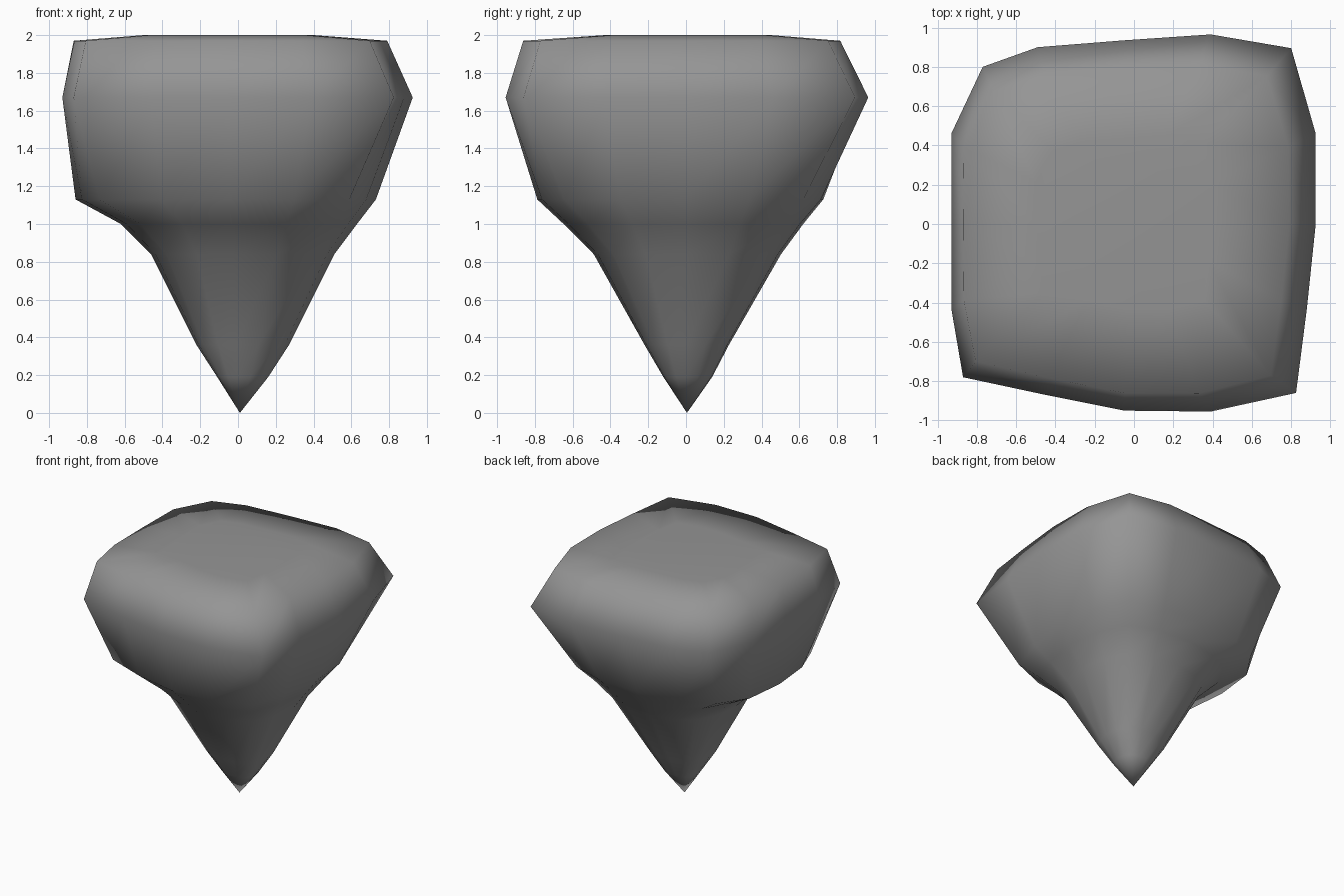
import bpy
import bmesh
import math

cube = bpy.data.objects.get("Cube")
if cube:
    bpy.data.objects.remove(cube, do_unlink=True)

# Grey stone material
stone = bpy.data.materials.new("grey stone")
stone.use_nodes = True
grey = (0.3, 0.3, 0.3, 1)
stone.diffuse_color = grey
stone.node_tree.nodes["Principled BSDF"].inputs["Base Color"].default_value = grey

# Irregular outline of the widest part, counter-clockwise from +x
RIM = [(.925, 0), (.925, .46), (.8, .895), (.39, .965), (-.05, .935), (-.49, .9),
       (-.77, .8), (-.93, .46), (-.93, 0), (-.93, -.43), (-.87, -.78), (-.45, -.87),
       (-.05, -.95), (.39, -.955), (.825, -.86), (.88, -.43)]

# Layers: height, reach to -x, +x, -y, +y, squareness
LAYERS = [(.19, .11, .16, .12, .14, .3),
          (.36, .22, .27, .22, .23, .35),
          (.84, .46, .51, .49, .51, .4),
          (1.0, .62, .63, .65, .63, .45),
          (1.13, .86, .73, .79, .74, .55),
          (1.67, .93, .925, .955, .965, 1),
          (1.97, .87, .79, .865, .82, .95),
          (2.0, .5, .4, .43, .45, 1)]


def layer_points(z, left, right, front, back, square):
    """Rim outline fitted to the reach of a layer and blended towards round."""
    for x, y in RIM:
        u = x / (.925 if x > 0 else .93)
        v = y / (.965 if y > 0 else .955)
        k = square + (1 - square) / math.hypot(u, v)
        yield (u * k * (right if u > 0 else left),
               v * k * (back if v > 0 else front), z)


# Floating rock: stacked layers closed by a point below and a flat top
bm = bmesh.new()
rings = [[bm.verts.new(p) for p in layer_points(*layer)] for layer in LAYERS]
tip = bm.verts.new((.01, .005, 0))
n = len(RIM)
for i in range(n):
    j = (i + 1) % n
    bm.faces.new((tip, rings[0][j], rings[0][i]))
    for low, high in zip(rings, rings[1:]):
        bm.faces.new((low[i], low[j], high[j], high[i]))
bm.faces.new(rings[-1])
bmesh.ops.recalc_face_normals(bm, faces=bm.faces)
for face in bm.faces:
    face.smooth = True

mesh = bpy.data.meshes.new("floating_rock")
bm.to_mesh(mesh)
bm.free()
mesh.materials.append(stone)
rock = bpy.data.objects.new("floating_rock", mesh)
bpy.context.collection.objects.link(rock)
